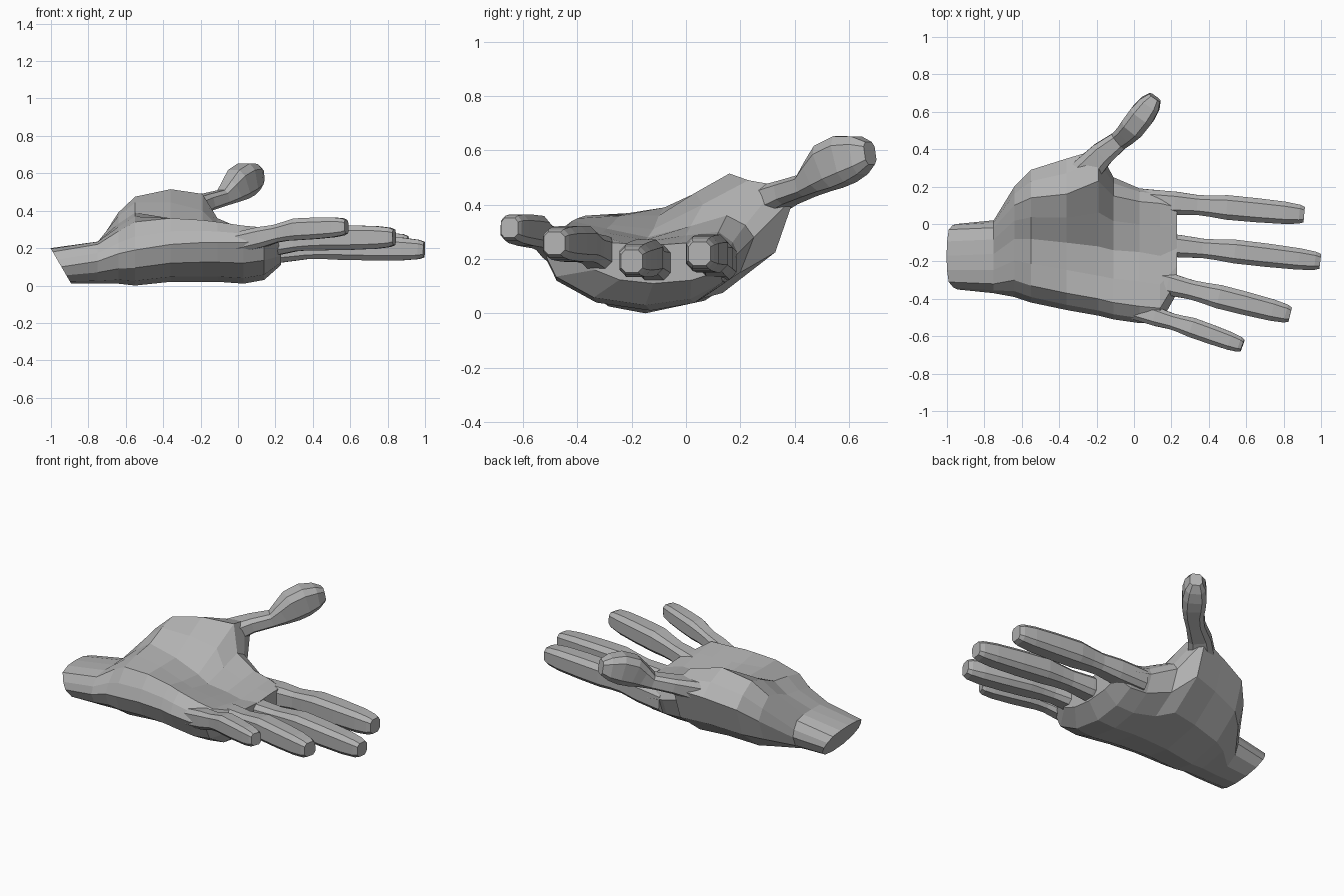
import bpy
import bmesh
from math import copysign, cos, sin, pi
from mathutils import Vector

default_cube = bpy.data.objects.get("Cube")
if default_cube:
    bpy.data.objects.remove(default_cube)

skin = bpy.data.materials.new("plain_grey")
skin.use_nodes = True
grey = (0.45, 0.45, 0.45, 1)
skin.diffuse_color = grey
skin.node_tree.nodes["Principled BSDF"].inputs["Base Color"].default_value = grey


def loft(name, rings):
    """Skin a list of equal-sized point rings and cap both ends."""
    bm = bmesh.new()
    loops = [[bm.verts.new(p) for p in ring] for ring in rings]
    count = len(loops[0])
    for a, b in zip(loops, loops[1:]):
        for i in range(count):
            j = (i + 1) % count
            bm.faces.new((a[i], a[j], b[j], b[i]))
    bm.faces.new(loops[0])
    bm.faces.new(loops[-1])
    bmesh.ops.recalc_face_normals(bm, faces=bm.faces)
    mesh = bpy.data.meshes.new(name)
    bm.to_mesh(mesh)
    bm.free()
    mesh.materials.append(skin)
    obj = bpy.data.objects.new(name, mesh)
    bpy.context.collection.objects.link(obj)


def spline(a, b, c, d, t):
    """Point between b and c on a Catmull-Rom curve."""
    return 0.5 * (2 * b + (c - a) * t + (2 * a - 5 * b + 4 * c - d) * t * t
                  + (3 * b - a - 3 * c + d) * t ** 3)


def palm_section(outer, back, thumb_edge, mound, hollow, ridge, steps=3):
    """Bowl-shaped back made of two quarter ellipses, then a cupped top."""
    points = []
    for edge, start in ((outer, 0), (thumb_edge, pi / 2)):
        for s in range(steps):
            a = start + pi / 2 * s / steps
            points.append(Vector((back.x + (edge.x - back.x) * abs(cos(a)),
                                  edge.y + (back.y - edge.y) * sin(a))))
    top = [thumb_edge, mound, hollow, ridge, outer]
    padded = [thumb_edge] + top + [outer]
    for i in range(len(top) - 1):
        points += [spline(*padded[i:i + 4], t) for t in (0, 0.5)]
    return points


def tube_rings(path, sizes, sides=8):
    """Boxy rings square to a path; sizes hold half width and half height."""
    def boxy(value):
        return copysign(abs(value / cos(pi / sides)) ** 0.6, value)

    angles = [2 * pi * (k + 0.5) / sides for k in range(sides)]
    rings = []
    for i, (centre, (wide, high)) in enumerate(zip(path, sizes)):
        tangent = (path[min(i + 1, len(path) - 1)] - path[max(i - 1, 0)]).normalized()
        side = tangent.cross(Vector((0, 0, 1))).normalized()
        up = side.cross(tangent)
        rings.append([centre + side * wide * boxy(cos(a)) + up * high * boxy(sin(a))
                      for a in angles])
    return rings


# Palm and wrist: x, then (y, z) of outer edge, back, thumb edge, thumb mound, hollow, outer ridge
stations = [
    (-.95, -.35, .1, -.17, .01, 0, .11, -.03, .18, -.17, .2, -.31, .18),
    (-.75, -.37, .13, -.17, .01, .02, .13, -.02, .22, -.16, .235, -.32, .22),
    (-.64, -.39, .17, -.16, .01, .2, .27, .1, .39, -.08, .33, -.3, .29),
    (-.55, -.42, .19, -.15, 0, .29, .35, .14, .475, -.08, .39, -.33, .34),
    (-.36, -.46, .22, -.14, .02, .35, .4, .16, .515, -.1, .36, -.37, .36),
    (-.19, -.49, .23, -.13, .02, .4, .43, .23, .49, -.12, .31, -.4, .35),
    (-.11, -.51, .23, -.13, .02, .25, .28, .15, .36, -.14, .28, -.42, .34),
    (.03, -.53, .23, -.13, .01, .19, .22, .12, .3, -.15, .27, -.44, .32),
    (.14, -.53, .24, -.15, .03, .18, .2, .11, .28, -.17, .26, -.45, .31),
    (.23, -.37, .21, -.12, .11, .16, .2, .09, .26, -.13, .25, -.3, .26),
]
palm_rings = []
for row, (x, *flat) in enumerate(stations):
    keys = [Vector(pair) for pair in zip(flat[::2], flat[1::2])]
    # the wrist is cut on a slant
    slant = 0.58 if row == 0 else 0
    palm_rings.append([(x - slant * (p.y - 0.11), p.x, p.y) for p in palm_section(*keys)])
loft("palm", palm_rings)

# Fingers: fraction along the finger and its relative thickness there
finger_shape = ((0, 1), (.2, 1), (.34, .86), (.42, .92), (.52, 1.06),
                (.7, 1.04), (.88, .96), (.97, .82), (1, .66))


def finger(name, base, middle, tip, wide, high):
    base, middle, tip = Vector(base), Vector(middle), Vector(tip)
    path = []
    for t, _ in finger_shape:
        path.append(base.lerp(middle, t * 2) if t < 0.5 else middle.lerp(tip, t * 2 - 1))
    sizes = [(wide * s, high * s) for _, s in finger_shape]
    loft(name, tube_rings(path, sizes))


finger("index_finger", (.05, .125, .19), (.48, .09, .22), (.91, .05, .22), .062, .066)
finger("middle_finger", (.05, -.1, .175), (.52, -.145, .205), (.995, -.2, .192), .06, .063)
finger("ring_finger", (.02, -.28, .2), (.44, -.385, .255), (.835, -.485, .258), .06, .063)
finger("little_finger", (0, -.46, .23), (.3, -.55, .3), (.58, -.65, .315), .05, .055)

# Thumb: narrow neck growing out of the mound, then a full rounded end
thumb = [
    ((-.27, .27, .4), .08, .06),
    ((-.17, .375, .445), .065, .045),
    ((-.08, .445, .47), .052, .042),
    ((-.035, .485, .505), .058, .065),
    ((.0, .525, .54), .066, .086),
    ((.045, .585, .568), .068, .088),
    ((.085, .64, .582), .058, .07),
    ((.112, .678, .59), .035, .042),
]
loft("thumb", tube_rings([Vector(c) for c, _, _ in thumb], [(w, h) for _, w, h in thumb]))
